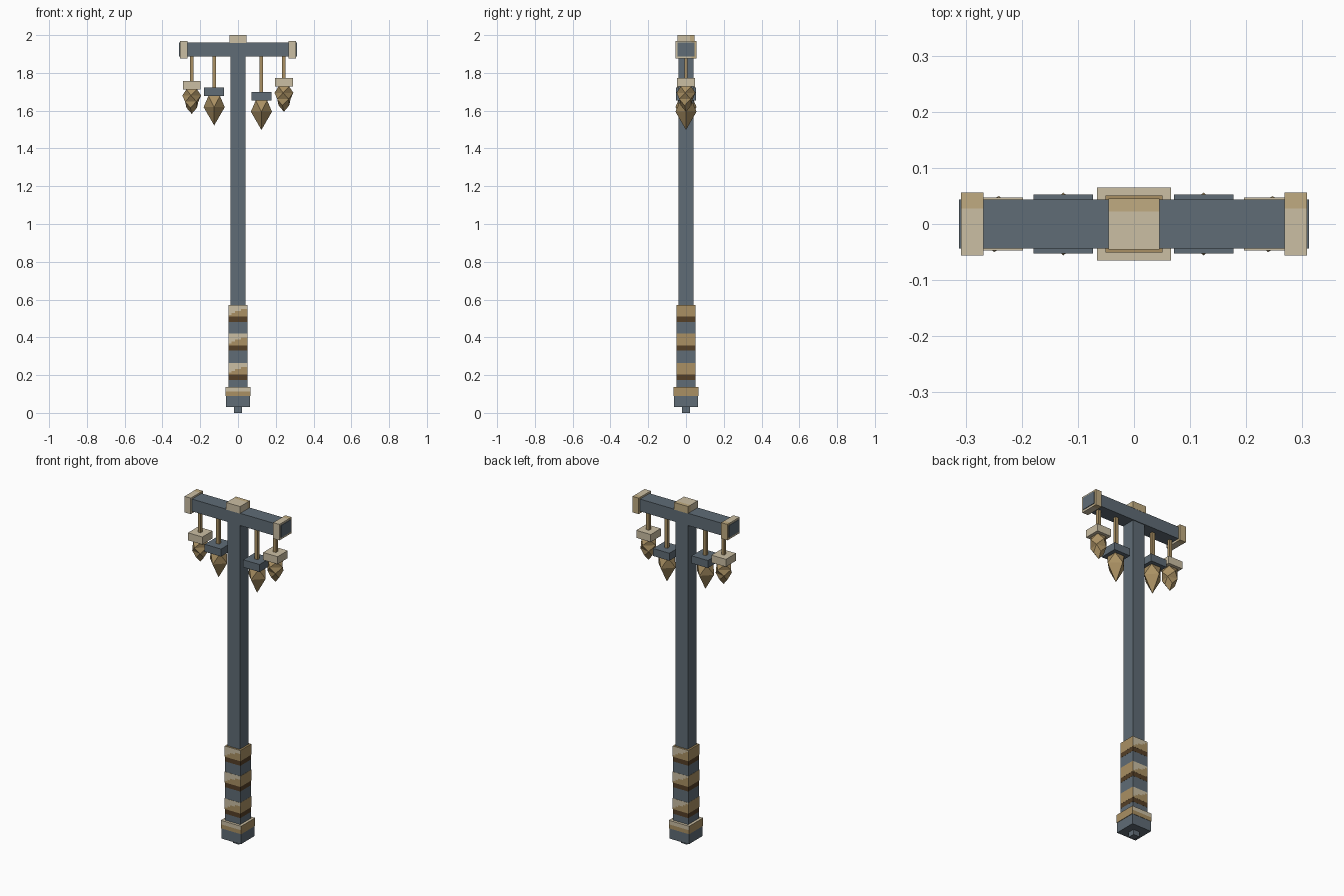
import bpy, bmesh, math

old = bpy.data.objects.get("Cube")
if old:
    bpy.data.objects.remove(old, do_unlink=True)


def material(name, rgb):
    m = bpy.data.materials.new(name)
    m.use_nodes = True
    m.diffuse_color = (*rgb, 1)
    m.node_tree.nodes["Principled BSDF"].inputs["Base Color"].default_value = (*rgb, 1)
    return m


slate = material("slate", (0.115, 0.15, 0.18))
cream = material("cream", (0.6, 0.52, 0.37))
gold = material("gold", (0.4, 0.28, 0.125))
tan = material("tan", (0.53, 0.41, 0.22))
brown = material("dark_brown", (0.09, 0.05, 0.02))


def finish(name, bm, *mats):
    bmesh.ops.recalc_face_normals(bm, faces=bm.faces)
    mesh = bpy.data.meshes.new(name)
    bm.to_mesh(mesh)
    bm.free()
    for m in mats:
        mesh.materials.append(m)
    ob = bpy.data.objects.new(name, mesh)
    bpy.context.collection.objects.link(ob)
    return ob


def box(name, x, hx, hy, z0, z1, *mats, cuts=0, rule=None):
    """Box around x; rule(centre, normal) picks a material index per face."""
    bm = bmesh.new()
    bmesh.ops.create_cube(bm, size=1)
    if cuts:
        bmesh.ops.subdivide_edges(bm, edges=bm.edges[:], cuts=cuts, use_grid_fill=True)
    bm.normal_update()
    for f in bm.faces:
        if rule:
            f.material_index = rule(f.calc_center_median(), f.normal)
    for v in bm.verts:
        v.co = (x + v.co.x * 2 * hx, v.co.y * 2 * hy, z0 + (v.co.z + 0.5) * (z1 - z0))
    return finish(name, bm, *mats)


def patchy(c, n):
    """Pale patch in the upper left of the front and back faces."""
    across = c.x * -n.y
    return 1 if abs(n.y) > 0.5 and c.z > 0.6 * across else 0


def pale_top(c, n):
    return 1 if n.z > 0.5 or (abs(n.y) > 0.5 and c.z > 0) else 0


def pale_front(c, n):
    return 1 if c.y < 0.27 else 0


# Shaft and foot
box("shaft", 0, 0.04, 0.04, 0.1, 1.93, slate)
box("foot_tip", 0, 0.02, 0.02, 0, 0.04, slate)
box("foot_block", 0, 0.063, 0.063, 0.03, 0.092, slate)
box("foot_collar", 0, 0.066, 0.065, 0.09, 0.137, gold, cream, cuts=3, rule=pale_top)

# Grip with three wrapped bands
box("grip_core", 0, 0.05, 0.05, 0.13, 0.571, slate)
for i, top in enumerate((0.572, 0.421, 0.265)):
    box(f"grip_band_{i + 1}", 0, 0.051, 0.051, top - 0.063, top, gold, cream,
        cuts=5, rule=patchy)
    box(f"grip_stripe_{i + 1}", 0, 0.0505, 0.0505, top - 0.09, top - 0.063, brown)

# Crossbar with caps
box("crossbar", 0, 0.312, 0.044, 1.888, 1.96, slate)
box("top_cap", 0, 0.045, 0.045, 1.958, 2.0, tan, cream, cuts=3, rule=pale_front)
for side, label in ((1, "left"), (-1, "right")):
    box(f"{label}_end_cap", side * 0.288, 0.02, 0.056, 1.876, 1.97, tan, cream,
        cuts=3, rule=pale_front)


def crystal(name, x, top, tip, radii, turn):
    """Faceted four-sided point whose rings turn as they go down."""
    bm = bmesh.new()
    rings = []
    for i, (t, r) in enumerate(radii):
        a0 = math.radians(45 + turn * i)
        rings.append([bm.verts.new((x + r * math.cos(a0 + k * math.pi / 2),
                                    r * math.sin(a0 + k * math.pi / 2),
                                    top + (tip - top) * t)) for k in range(4)])
    bm.faces.new(rings[0])
    end = bm.verts.new((x, 0, tip))
    for a, b in zip(rings, rings[1:]):
        for k in range(4):
            j = (k + 1) % 4
            bm.faces.new((a[k], a[j], b[k]))
            bm.faces.new((a[j], b[j], b[k]))
    for k in range(4):
        bm.faces.new((rings[-1][k], rings[-1][(k + 1) % 4], end))
    finish(name, bm, gold)


# Hanging charms: long smooth points inside, twisted points outside
long_point = ((0, 0.043), (0.38, 0.056))
twisted_point = ((0, 0.04), (0.25, 0.05), (0.5, 0.043), (0.75, 0.029))
charms = (
    ("outer_right", -0.245, 1.757, 1.583, 0.047, cream, twisted_point, 40),
    ("inner_right", -0.126, 1.722, 1.522, 0.053, slate, long_point, 45),
    ("inner_left", 0.124, 1.698, 1.498, 0.053, slate, long_point, 45),
    ("outer_left", 0.243, 1.772, 1.594, 0.047, cream, twisted_point, 40),
)
for label, x, top, tip, half, mat, radii, turn in charms:
    box(f"{label}_rod", x, 0.009, 0.009, top - 0.01, 1.9, gold)
    box(f"{label}_plate", x, half, half, top - 0.044, top, mat)
    crystal(f"{label}_crystal", x, top - 0.044, tip, radii, turn)
